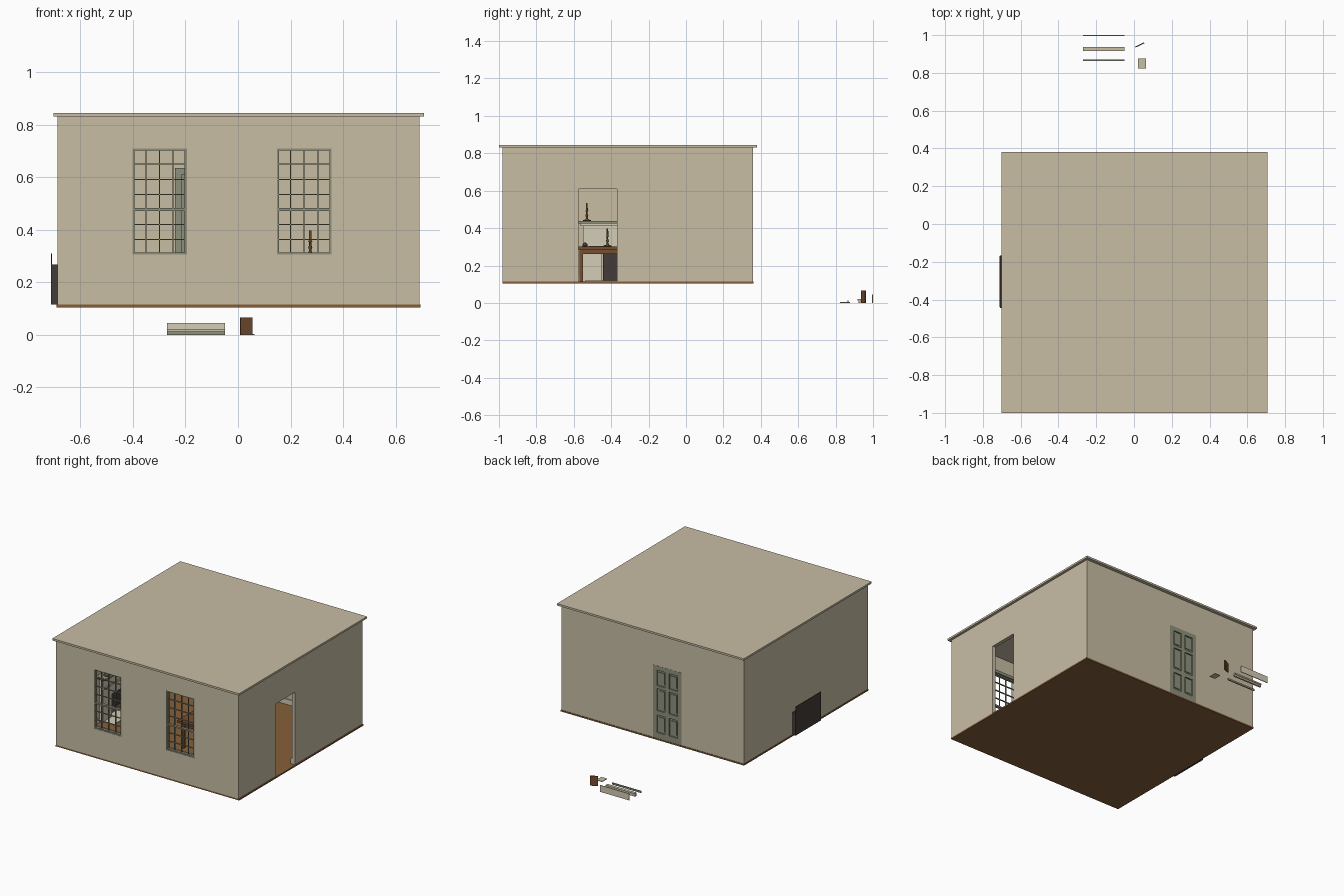
import bpy, bmesh, math
from mathutils import Matrix, Vector

if "Cube" in bpy.data.objects:
    bpy.data.objects.remove(bpy.data.objects["Cube"])


def lin(c):
    c /= 255
    return c / 12.92 if c <= 0.04045 else ((c + 0.055) / 1.055) ** 2.4


def mat(name, r, g, b):
    m = bpy.data.materials.new(name)
    m.diffuse_color = (lin(r), lin(g), lin(b), 1)
    m.use_nodes = True
    m.node_tree.nodes["Principled BSDF"].inputs["Base Color"].default_value = m.diffuse_color
    return m


PLASTER = mat("warm_plaster", 200, 190, 165)
SAGE = mat("sage_trim", 142, 145, 124)
FLOOR = mat("floor_brown", 134, 95, 58)
WOOD = mat("table_wood", 118, 78, 46)
DARK = mat("soot_black", 66, 60, 56)
BRASS = mat("aged_brass", 98, 70, 40)
CREAM = mat("cream_paint", 212, 204, 182)


def finish(bm, name, m):
    bmesh.ops.recalc_face_normals(bm, faces=bm.faces)
    me = bpy.data.meshes.new(name)
    bm.to_mesh(me)
    bm.free()
    me.materials.append(m)
    ob = bpy.data.objects.new(name, me)
    bpy.context.collection.objects.link(ob)
    return ob


# each box is (x0, x1, y0, y1, z0, z1)
def boxes(name, items, m):
    bm = bmesh.new()
    for x0, x1, y0, y1, z0, z1 in items:
        M = Matrix.Translation(((x0 + x1) / 2, (y0 + y1) / 2, (z0 + z1) / 2)) @ \
            Matrix.Diagonal((x1 - x0, y1 - y0, z1 - z0, 1))
        bmesh.ops.create_cube(bm, size=1, matrix=M)
    return finish(bm, name, m)


# wall sheet with rectangular holes, thickened inwards
def wall(name, a0, a1, holes, place, thick):
    us = sorted({a0, a1, *[h[0] for h in holes], *[h[1] for h in holes]})
    vs = sorted({Z0, Z1, *[h[2] for h in holes], *[h[3] for h in holes]})
    bm = bmesh.new()
    grid = [[bm.verts.new(place(u, v)) for v in vs] for u in us]
    for i in range(len(us) - 1):
        for j in range(len(vs) - 1):
            u, v = (us[i] + us[i + 1]) / 2, (vs[j] + vs[j + 1]) / 2
            if not any(h[0] < u < h[1] and h[2] < v < h[3] for h in holes):
                bm.faces.new((grid[i][j], grid[i + 1][j], grid[i + 1][j + 1], grid[i][j + 1]))
    r = bmesh.ops.extrude_face_region(bm, geom=bm.faces[:], use_keep_orig=True)
    moved = [g for g in r["geom"] if isinstance(g, bmesh.types.BMVert)]
    bmesh.ops.translate(bm, verts=moved, vec=Vector(thick))
    return finish(bm, name, PLASTER)


def lathe(name, profile, loc, m, n=16):
    bm = bmesh.new()
    vs = [bm.verts.new((r, 0, z)) for r, z in profile]
    es = [bm.edges.new(p) for p in zip(vs, vs[1:])]
    bmesh.ops.spin(bm, geom=vs + es, axis=(0, 0, 1), cent=(0, 0, 0),
                   angle=2 * math.pi, steps=n)
    bmesh.ops.remove_doubles(bm, verts=bm.verts, dist=1e-5)
    ob = finish(bm, name, m)
    ob.location = loc
    for p in ob.data.polygons:
        p.use_smooth = True
    return ob


Z0, Z1 = 0.115, 0.832
T = 0.025
WIN = [(-0.402, -0.195), (0.148, 0.356)]
WZ0, WZ1 = 0.305, 0.71

# shell
boxes("floor", [(-0.69, 0.695, -0.98, 0.36, 0.105, Z0)], FLOOR)
boxes("ceiling_slab", [(-0.702, 0.708, -1.0, 0.38, Z1, 0.845)], PLASTER)
wall("front_wall", -0.687, 0.69, [(a, b, WZ0, WZ1) for a, b in WIN],
     lambda u, v: (u, -0.98, v), (0, T, 0))
wall("back_wall", -0.687, 0.69, [(-0.215, 0.0, Z0, 0.61)],
     lambda u, v: (u, 0.357, v), (0, -T, 0))
wall("right_wall", -0.955, 0.332, [(-0.575, -0.37, Z0, 0.61)],
     lambda u, v: (0.69, u, v), (-T, 0, 0))
wall("left_wall", -0.955, 0.332, [(-0.44, -0.17, Z0, 0.265)],
     lambda u, v: (-0.687, u, v), (T, 0, 0))

# sash windows: outer frame, meeting rail, glazing bars
for k, (a, b) in enumerate(WIN):
    y0, y1 = -0.977, -0.958
    f = 0.008
    parts = [(a, a + f, y0, y1, WZ0, WZ1), (b - f, b, y0, y1, WZ0, WZ1),
             (a, b, y0, y1, WZ0, WZ0 + f), (a, b, y0, y1, WZ1 - f, WZ1),
             (a, b, y0, y1, 0.472, 0.482)]
    for i in (1, 2, 3):
        c = a + (b - a) * i / 4
        parts.append((c - .002, c + .002, -0.972, -0.963, WZ0, WZ1))
    for z in (0.363, 0.42, 0.535, 0.592, 0.65):
        parts.append((a, b, -0.972, -0.963, z - .002, z + .002))
    boxes(f"window_{k + 1}", parts, SAGE)
    # inner sill and casing
    boxes(f"window_casing_{k + 1}",
          [(a - .02, a, -0.955, -0.948, WZ0, WZ1 + .02), (b, b + .02, -0.955, -0.948, WZ0, WZ1 + .02),
           (a, b, -0.955, -0.948, WZ1, WZ1 + .02), (a - .025, b + .025, -0.955, -0.935, WZ0 - .01, WZ0)], SAGE)

# six-panel back door with sunk panels
dx0, dx1, dz0, dz1 = -0.215, 0.0, Z0, 0.61
door = [(dx0, dx1, 0.338, 0.348, dz0, dz1)]
mid = (dx0 + dx1) / 2
for x0, x1 in ((dx0, dx0 + .03), (mid - .014, mid + .014), (dx1 - .03, dx1)):
    door.append((x0, x1, 0.334, 0.358, dz0, dz1))
for z0, z1 in ((dz0, .155), (.275, .305), (.455, .475), (.58, dz1)):
    door.append((dx0, dx1, 0.334, 0.358, z0, z1))
for x in ((dx0 + .03 + mid - .014) / 2, (dx1 - .03 + mid + .014) / 2):
    for z0, z1 in ((.155, .275), (.305, .455), (.475, .58)):
        door.append((x - .022, x + .022, 0.337, 0.353, z0 + .014, z1 - .014))
boxes("back_door", door, SAGE)
boxes("back_door_casing", [(-0.24, -0.215, 0.324, 0.332, Z0, .635), (0, 0.025, 0.324, 0.332, Z0, .635),
                           (-0.215, 0, 0.324, 0.332, .61, .635)], SAGE)

# skirting
boxes("skirting", [(-0.66, 0.664, -0.955, -0.947, Z0, .15), (-0.66, -0.24, .324, .332, Z0, .15),
                   (.025, 0.664, .324, .332, Z0, .15), (.657, .665, -.95, -.575, Z0, .15),
                   (.657, .665, -.37, .33, Z0, .15), (-.662, -.654, -.95, -.56, Z0, .15),
                   (-.662, -.654, -.05, .33, Z0, .15)], CREAM)

# firebox pushed out through the left wall
boxes("firebox", [(-.712, -.708, -.44, -.17, Z0, .31), (-.71, -.66, -.444, -.438, Z0, .267),
                  (-.71, -.66, -.172, -.166, Z0, .267), (-.71, -.66, -.44, -.17, .263, .268),
                  (-.71, -.662, -.44, -.17, Z0, .12)], DARK)
boxes("hearth", [(-.662, -.56, -.54, -.07, Z0, .121)], CREAM)

# mantelpiece
boxes("mantel", [(-.662, -.635, -.55, -.45, Z0, .41), (-.662, -.635, -.16, -.06, Z0, .41),
                 (-.662, -.635, -.45, -.16, .275, .41), (-.662, -.628, -.55, -.06, .34, .35),
                 (-.662, -.615, -.565, -.045, .41, .425)], CREAM)
boxes("mantel_shelf", [(-.662, -.59, -.585, -.025, .425, .438)], SAGE)

# writing table
boxes("table", [(-.05, .40, -.585, -.25, .287, .302), (-.03, .38, -.565, -.27, .262, .287)] +
      [(x, x + .02, y, y + .02, Z0, .29) for x in (-.03, .36) for y in (-.57, -.29)], WOOD)
lathe("inkwell", [(0, 0), (.012, 0), (.014, .012), (.006, .018), (.006, .022), (0, .022)],
      (.1, -.54, .302), DARK, 12)
boxes("paper_sheet", [(.13, .2, -.52, -.43, .302, .304)], CREAM)

# candlesticks on the table and mantel
stick = [(0, 0), (.021, 0), (.021, .004), (.008, .009), (.004, .02), (.008, .03), (.004, .04),
         (.004, .05), (.009, .054), (.005, .058), (.004, .095), (0, .095)]
for i, p in enumerate(((.275, -.42, .302), (-.62, -.53, .438), (-.62, -.08, .438))):
    lathe(f"candlestick_{i + 1}", stick, p, BRASS)

# chair tucked at the table
boxes("chair", [(-.02, .09, -.28, -.17, .21, .222), (-.02, .09, -.178, -.17, .27, .30)] +
      [(x, x + .012, -.28, -.268, Z0, .21) for x in (-.02, .078)] +
      [(x, x + .012, -.182, -.17, Z0, .30) for x in (-.02, .078)], BRASS)

# loose pieces lying behind the room
boxes("loose_board", [(-.27, -.05, .995, 1.0, 0, .045)], CREAM)
boxes("loose_shelf", [(-.27, -.05, .917, .938, .012, .022), (-.27, -.05, .922, .934, 0, .012)], PLASTER)
boxes("loose_strip", [(-.27, -.05, .863, .870, 0, .012)], SAGE)
boxes("loose_sheet", [(.02, .063, .823, .876, 0, .004)], PLASTER)
book = boxes("loose_book", [(-.025, .025, -.003, .003, 0, .067)], WOOD)
book.location = (.031, .948, 0)
book.rotation_euler.z = math.radians(25)
